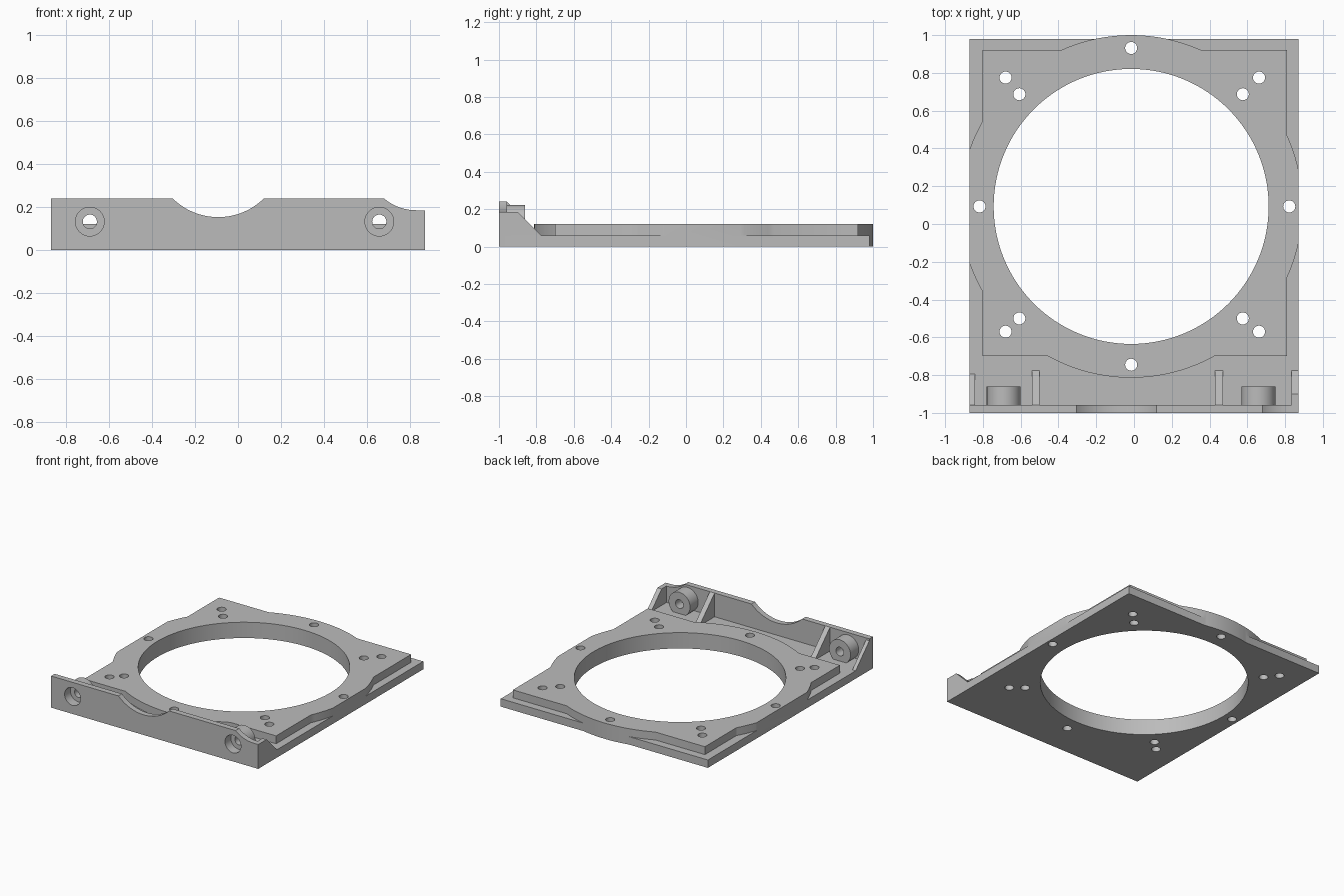
import bpy, bmesh, math
from mathutils import Matrix, Vector

if "Cube" in bpy.data.objects:
    bpy.data.objects.remove(bpy.data.objects["Cube"], do_unlink=True)

grey = bpy.data.materials.new("plain grey")
grey.use_nodes = True
COLOUR = (0.5, 0.5, 0.5, 1)
grey.diffuse_color = COLOUR
grey.node_tree.nodes["Principled BSDF"].inputs["Base Color"].default_value = COLOUR

CX, CY = -0.015, 0.093          # centre of the big opening
HALF = 0.87                     # half width of the plate
BASE, TOP = 0.06, 0.12          # heights of the plate and raised frame
WALL = -0.957                   # inner face of the front wall


def finish(name, bm):
    bmesh.ops.recalc_face_normals(bm, faces=bm.faces)
    mesh = bpy.data.meshes.new(name)
    bm.to_mesh(mesh)
    bm.free()
    mesh.materials.append(grey)
    ob = bpy.data.objects.new(name, mesh)
    bpy.context.collection.objects.link(ob)
    return ob


def prism(name, points, offset):
    """Extrude a closed 3D outline along an offset."""
    bm = bmesh.new()
    face = bm.faces.new([bm.verts.new(p) for p in points])
    out = bmesh.ops.extrude_face_region(bm, geom=[face])
    verts = [v for v in out["geom"] if isinstance(v, bmesh.types.BMVert)]
    bmesh.ops.translate(bm, verts=verts, vec=offset)
    return finish(name, bm)


def box(name, x0, x1, y0, y1, z0, z1):
    return prism(name, [(x0, y0, z0), (x1, y0, z0), (x1, y1, z0), (x0, y1, z0)],
                 (0, 0, z1 - z0))


def cylinder(name, start, end, radius, sides=32):
    a, b = Vector(start), Vector(end)
    turn = (b - a).to_track_quat('Z', 'Y').to_matrix().to_4x4()
    bm = bmesh.new()
    bmesh.ops.create_cone(bm, cap_ends=True, segments=sides, radius1=radius,
                          radius2=radius, depth=(b - a).length,
                          matrix=Matrix.Translation((a + b) / 2) @ turn)
    return finish(name, bm)


def combine(target, tools, operation):
    """Apply booleans to the target and discard the tools."""
    for tool in tools:
        mod = target.modifiers.new("combine", 'BOOLEAN')
        mod.operation, mod.solver, mod.object = operation, 'EXACT', tool
        bpy.context.view_layer.update()
        graph = bpy.context.evaluated_depsgraph_get()
        mesh = bpy.data.meshes.new_from_object(target.evaluated_get(graph))
        target.modifiers.clear()
        target.data = mesh
        bpy.data.objects.remove(tool, do_unlink=True)


# Base plate with a raised square and a round rim trimmed at the sides
plate = box("mounting_plate", -HALF, HALF, -1, 0.98, 0, BASE)
rim = cylinder("rim", (CX, CY, 0), (CX, CY, TOP), 0.907, 128)
combine(rim, [box("rim_trim", -HALF, HALF, -2, 2, -1, 1)], 'INTERSECT')
square = box("raised_square", -0.803, 0.81, -0.70, 0.92, 0.02, TOP)
combine(plate, [rim, square], 'UNION')

# Central opening and the screw holes around it
cutters = [cylinder("opening", (CX, CY, -1), (CX, CY, 1), 0.728, 128)]
spots = [(CX, 0.932), (CX, -0.745), (-0.818, CY), (0.822, CY)]
for x_outer, x_inner in ((-0.68, -0.607), (0.662, 0.576)):
    spots += [(x_outer, 0.775), (x_inner, 0.687),
              (x_inner, -0.50), (x_outer, -0.57)]
for x, y in spots:
    cutters.append(cylinder("screw_hole", (x, y, -1), (x, y, 1), 0.032, 24))
combine(plate, cutters, 'DIFFERENCE')


# Front wall: a round dip in the top edge and a lowered right-hand corner
def arc(x, z, r, a0, a1, steps):
    angles = [math.radians(a0 + (a1 - a0) * i / steps) for i in range(steps + 1)]
    return [(x + r * math.cos(a), -1, z + r * math.sin(a)) for a in angles]


outline = [(HALF, -1, 0), (-HALF, -1, 0), (-HALF, -1, 0.24)]
outline += arc(-0.092, 0.456, 0.303, 225.5, 314.5, 28)
outline += arc(0.83, 0.417, 0.232, 229.7, 270, 14)
outline.append((HALF, -1, 0.185))
wall = prism("front_wall", outline, (0, WALL + 1, 0))

# Round bosses behind the wall, with counterbored screw holes
boss_x, boss_z = (-0.69, 0.658), 0.132
combine(wall, [cylinder("boss", (x, -0.98, boss_z), (x, -0.86, boss_z), 0.09, 48)
               for x in boss_x], 'UNION')
bores = []
for x in boss_x:
    bores.append(cylinder("counterbore", (x, -1.1, boss_z), (x, -0.93, boss_z), 0.067, 40))
    bores.append(cylinder("bolt_hole", (x, -1.1, boss_z), (x, -0.8, boss_z), 0.033, 24))
combine(wall, bores, 'DIFFERENCE')


# Sloped gussets between the wall and the plate
def gusset(name, x0, x1, profile):
    return prism(name, [(x0, y, z) for y, z in profile], (x1 - x0, 0, 0))


slope = [(WALL, BASE), (-0.775, BASE), (WALL, 0.24)]
gusset("inner_gusset_right", -0.54, -0.50, slope)
gusset("inner_gusset_left", 0.43, 0.47, slope)
gusset("end_gusset_right", -HALF, -0.842, [(WALL, BASE), (-0.793, BASE), (WALL, 0.225)])
gusset("end_gusset_left", 0.835, HALF,
       [(WALL, BASE), (-0.775, BASE), (-0.90, 0.185), (WALL, 0.185)])

# Smooth the round walls, keep the machined edges crisp
for ob in (plate, wall):
    bpy.ops.object.select_all(action='DESELECT')
    ob.select_set(True)
    bpy.context.view_layer.objects.active = ob
    bpy.ops.object.shade_smooth_by_angle(angle=math.radians(25))
